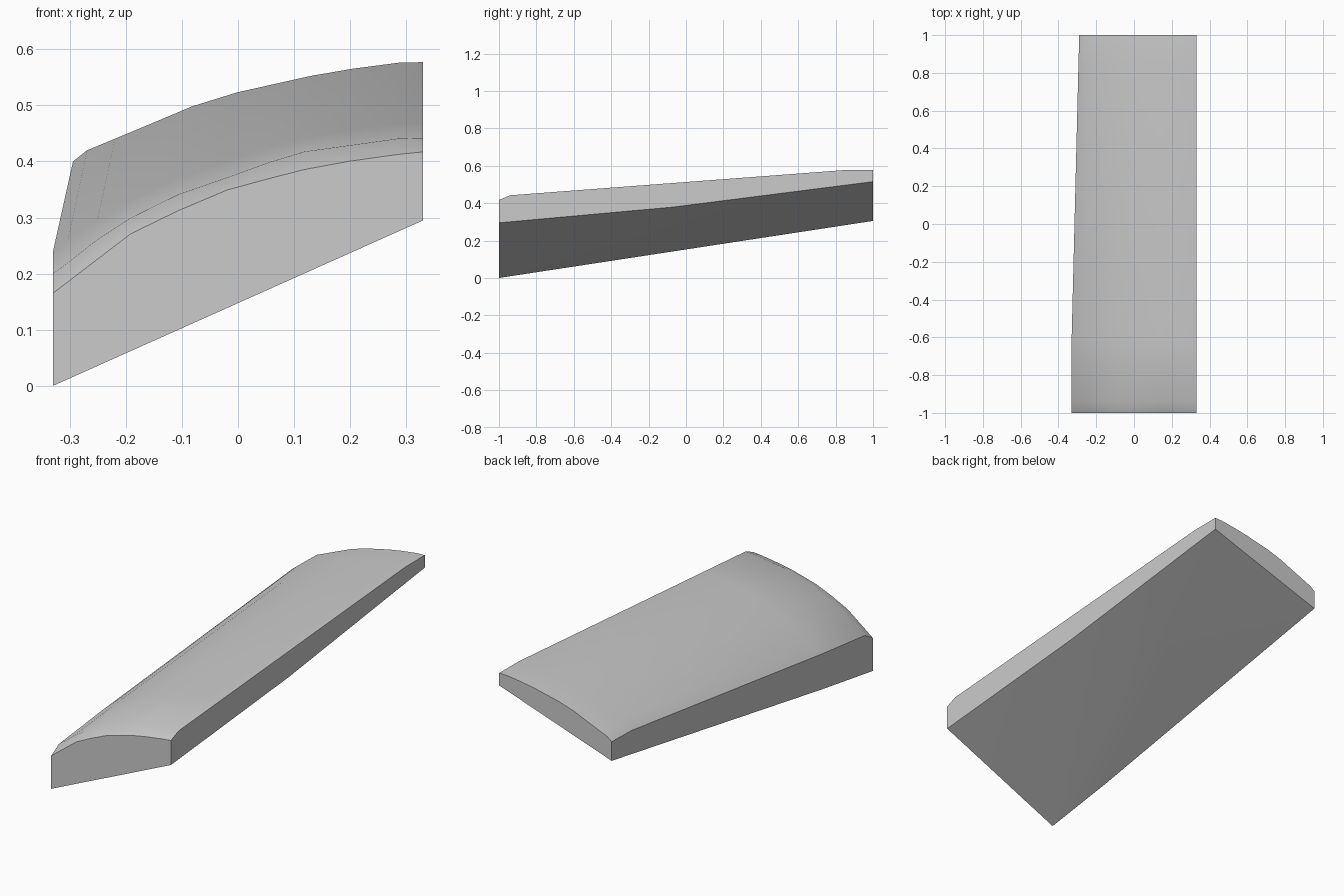
import bpy, bmesh, math

if "Cube" in bpy.data.objects:
    bpy.data.objects.remove(bpy.data.objects["Cube"])

# Top cross-sections as (x, z), from the low front end to the high back end
FRONT = [(-.33, .165), (-.19, .272), (-.105, .313), (-.03, .346), (.03, .363), (.12, .386), (.24, .408), (.33, .417)]
LIP = [(-.33, .20), (-.30, .222), (-.22, .285), (-.11, .34), (0, .378), (.1, .415), (.295, .442), (.33, .442)]
BACK = [(-.29, .40), (-.265, .42), (-.2, .447), (-.07, .502), (0, .523), (.165, .56), (.295, .577), (.33, .577)]
STEPS = [0, .04, .12, .21, .34, .47, .58, .68, .8, .93, 1]


def sample(profile, u):
    """Point on a profile at a fraction of its width."""
    x = profile[0][0] + u * (profile[-1][0] - profile[0][0])
    for (x0, z0), (x1, z1) in zip(profile, profile[1:]):
        if x <= x1 + 1e-6:
            return x, z0 + (z1 - z0) * (x - x0) / (x1 - x0)
    return profile[-1]


def section(bm, y, blend=None, profile=None, left=None):
    """Row of top vertices; blend mixes the lip and back profiles."""
    row = []
    for u in STEPS:
        if profile:
            x, z = sample(profile, u)
        else:
            a, b = sample(LIP, u), sample(BACK, u)
            z = a[1] + (b[1] - a[1]) * blend
            x = left + u * (.33 - left)
        row.append(bm.verts.new((x, y, z)))
    return row


bm = bmesh.new()

# Crowned top, rounded over at the front lip and levelled at the back
rows = [
    section(bm, -1, profile=FRONT),
    section(bm, -.94, blend=0, left=-.33),
    section(bm, -.6, blend=.19, left=-.33),
    section(bm, .85, blend=1, left=-.294),
    section(bm, 1, profile=BACK),
]
for a, b in zip(rows, rows[1:]):
    for i in range(len(STEPS) - 1):
        bm.faces.new((a[i], a[i + 1], b[i + 1], b[i]))

# Twisted underside
fl, fr, ml, mr, bl, br = [bm.verts.new(p) for p in (
    (-.33, -1, 0), (.33, -1, .295), (-.33, -.6, .061),
    (.33, -.07, .379), (-.29, 1, .305), (.33, 1, .515))]
for tri in ((fl, mr, fr), (fl, br, mr), (fl, ml, br), (ml, bl, br)):
    bm.faces.new(tri)

# End walls and side walls
bm.faces.new([fl, fr] + rows[0][::-1])
bm.faces.new([br, bl] + rows[-1])
bm.faces.new([fr, mr, br] + [r[-1] for r in rows[::-1]])
bm.faces.new([ml, fl] + [r[0] for r in rows[:3]])
bm.faces.new([bl, ml] + [r[0] for r in rows[2:]])

bmesh.ops.recalc_face_normals(bm, faces=bm.faces)
mesh = bpy.data.meshes.new("curved_slab")
bm.to_mesh(mesh)
bm.free()
slab = bpy.data.objects.new("curved_slab", mesh)
bpy.context.collection.objects.link(slab)

# Smooth crown, crisp outer edges
bpy.context.view_layer.objects.active = slab
slab.select_set(True)
bpy.ops.object.shade_smooth_by_angle(angle=math.radians(32))
